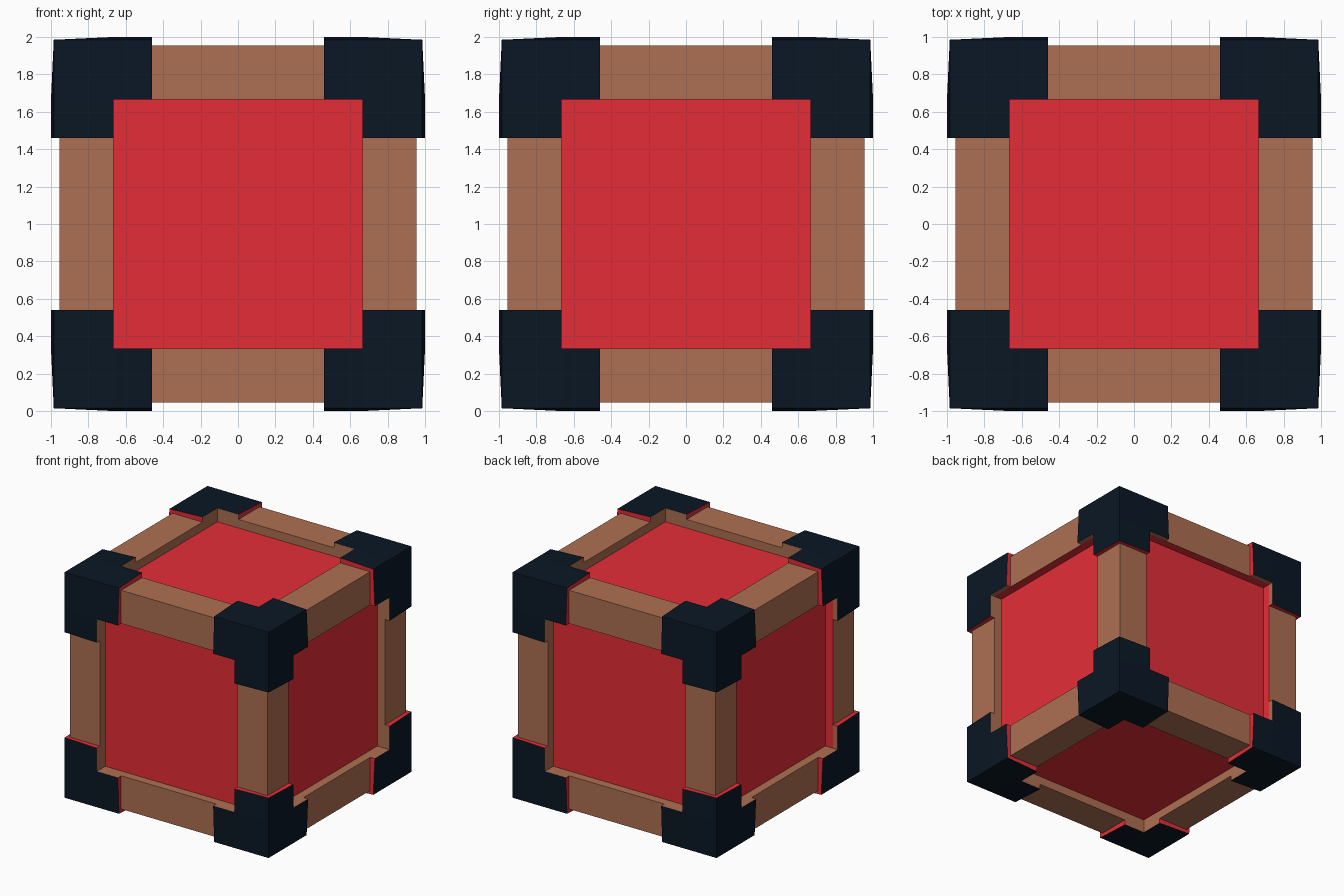
import bpy, bmesh
from itertools import product
from mathutils import Vector

if "Cube" in bpy.data.objects:
    bpy.data.objects.remove(bpy.data.objects["Cube"])


def material(name, rgb):
    m = bpy.data.materials.new(name)
    m.diffuse_color = (*rgb, 1)
    m.use_nodes = True
    m.node_tree.nodes["Principled BSDF"].inputs["Base Color"].default_value = m.diffuse_color
    return m


RED = material("red", (0.78, 0.027, 0.039))
WOOD = material("wood", (0.423, 0.162, 0.084))
DARK = material("dark_metal", (0.003, 0.0086, 0.0185))

INNER, OUTER, PANEL, END = 0.665, 0.955, 0.88, 0.46


def finish(name, bm, mats):
    bmesh.ops.remove_doubles(bm, verts=bm.verts, dist=1e-5)
    bmesh.ops.recalc_face_normals(bm, faces=bm.faces)
    mesh = bpy.data.meshes.new(name)
    bm.to_mesh(mesh)
    bm.free()
    for m in mats:
        mesh.materials.append(m)
    ob = bpy.data.objects.new(name, mesh)
    ob.location.z = 1
    bpy.context.collection.objects.link(ob)
    return ob


def box(centre, size):
    bm = bmesh.new()
    bmesh.ops.create_cube(bm, size=1)
    for v in bm.verts:
        v.co = Vector([c + s * p for c, s, p in zip(centre, size, v.co)])
    bm.normal_update()
    return bm


# Recessed panels: one box whose faces show between the beams
finish("panel_box", box((0, 0, 0), (2 * PANEL,) * 3), [RED])

# Edge beams, with a few painted inner walls
mid, thick = (INNER + OUTER) / 2, OUTER - INNER
for axis in range(3):
    for si, sj in product((-1, 1), repeat=2):
        centre, size = [0, 0, 0], [thick] * 3
        i, j = (axis + 1) % 3, (axis + 2) % 3
        centre[i], centre[j] = si * mid, sj * mid
        size[axis] = 2 * INNER
        bm = box(centre, size)
        for f in bm.faces:
            n = f.normal
            under_top = n.z < -0.9 and centre[2] > 0
            back_left = axis == 2 and (si, sj) == (-1, 1) and n.x > 0.9
            front_left = axis == 2 and (si, sj) == (-1, -1) and n.y > 0.9
            f.material_index = 1 if under_top or back_left or front_left else 0
        finish("edge_beam", bm, [WOOD, RED])

# Corner caps: three L-shaped faces that slope slightly towards the outer edges
E = 0.985
for signs in product((-1, 1), repeat=3):
    bm = bmesh.new()
    for k in range(3):
        i, j = (k + 1) % 3, (k + 2) % 3

        def face(points, mat):
            verts = []
            for a, b, h in points:
                co = [0, 0, 0]
                co[i], co[j], co[k] = a * signs[i], b * signs[j], h * signs[k]
                verts.append(bm.verts.new(co))
            bm.faces.new(verts).material_index = mat

        # outer skin
        face([(INNER, INNER, 1), (E, INNER, E), (E, E, E), (INNER, E, E)], 0)
        face([(END, INNER, 1), (INNER, INNER, 1), (INNER, E, E), (END, E, E)], 0)
        face([(INNER, END, 1), (E, END, E), (E, INNER, E), (INNER, INNER, 1)], 0)
        # arm end
        face([(INNER, 1, END), (E, E, END), (1, INNER, END), (OUTER, INNER, END),
              (OUTER, OUTER, END), (INNER, OUTER, END)], 1)
        # notch sides
        face([(END, INNER, 1), (INNER, INNER, 1), (INNER, INNER, OUTER), (END, INNER, OUTER)], 2)
        face([(INNER, END, 1), (INNER, INNER, 1), (INNER, INNER, OUTER), (INNER, END, OUTER)], 2)
    finish("corner_cap", bm, [DARK, RED, WOOD])
